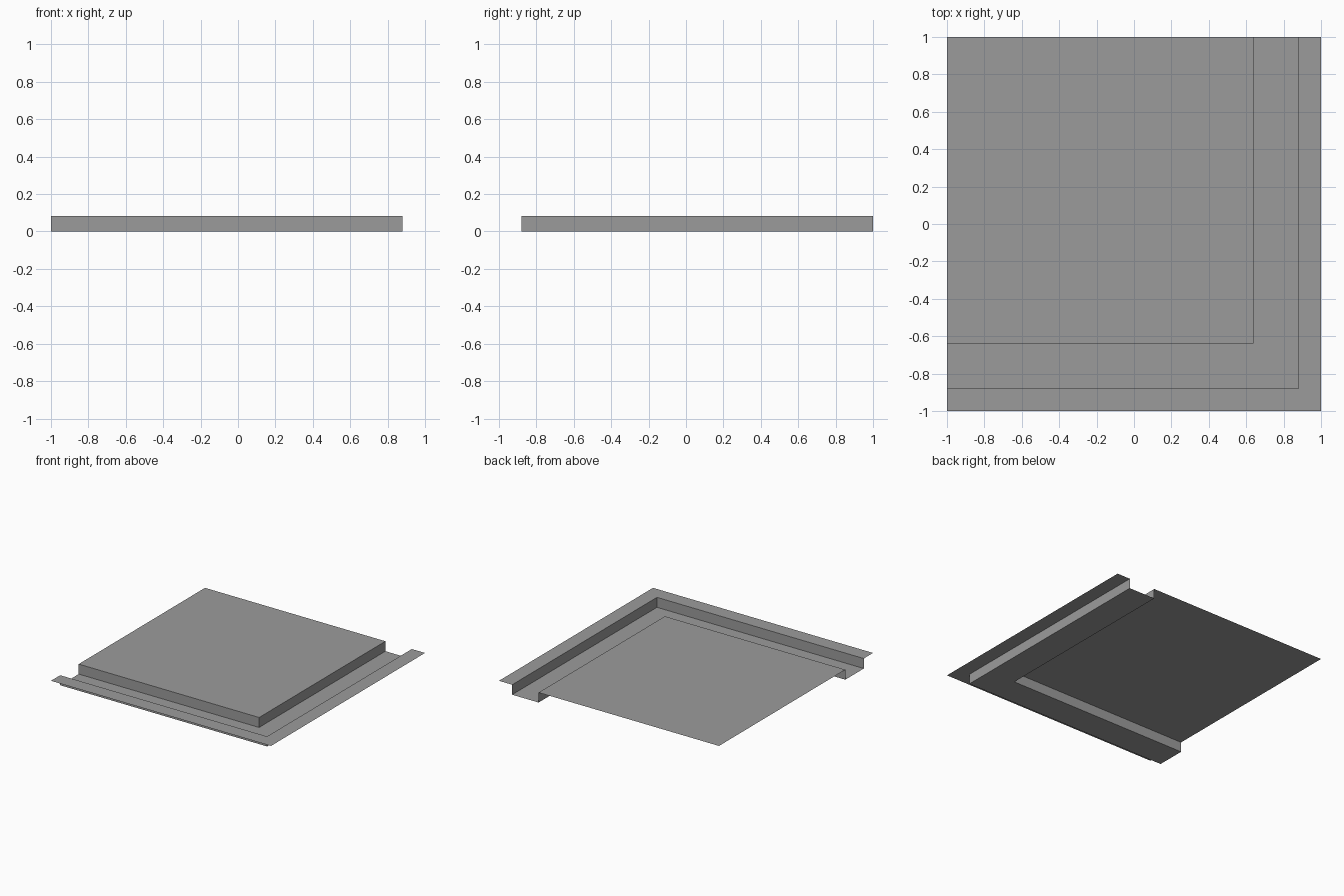
import bpy
import bmesh

cube = bpy.data.objects.get("Cube")
if cube:
    bpy.data.objects.remove(cube, do_unlink=True)

EDGE = 1.0      # outer rim and open ends
PANEL = 0.64    # edge of the raised panel
WALL = 0.88     # outer wall of the channel
TOP = 0.082     # height of panel and rim

grey = bpy.data.materials.new("plain grey")
grey.use_nodes = True
grey.diffuse_color = (0.33, 0.33, 0.33, 1)
grey.node_tree.nodes["Principled BSDF"].inputs["Base Color"].default_value = grey.diffuse_color


def finish(name, bm):
    mesh = bpy.data.meshes.new(name)
    bm.to_mesh(mesh)
    bm.free()
    mesh.materials.append(grey)
    obj = bpy.data.objects.new(name, mesh)
    bpy.context.collection.objects.link(obj)
    return obj


def corner_sweep(name, profile):
    """Sweep an (offset, height) profile along the front and left sides."""
    bm = bmesh.new()
    rows = [[bm.verts.new(p) for p in ((-EDGE, -d, z), (d, -d, z), (d, EDGE, z))]
            for d, z in profile]
    for inner, outer in zip(rows, rows[1:]):
        for i in range(2):
            bm.faces.new((inner[i], outer[i], outer[i + 1], inner[i + 1]))
    return finish(name, bm)


# Raised square panel, a single open sheet
bm = bmesh.new()
corners = ((-EDGE, -PANEL), (PANEL, -PANEL), (PANEL, EDGE), (-EDGE, EDGE))
bm.faces.new([bm.verts.new((x, y, TOP)) for x, y in corners])
finish("raised_panel", bm)

# Sunken channel around the corner: inner wall, floor, outer wall
corner_sweep("corner_channel", [(PANEL, TOP), (PANEL, 0), (WALL, 0), (WALL, TOP)])

# Flat rim outside the channel
corner_sweep("outer_rim", [(WALL, TOP), (EDGE, TOP)])
